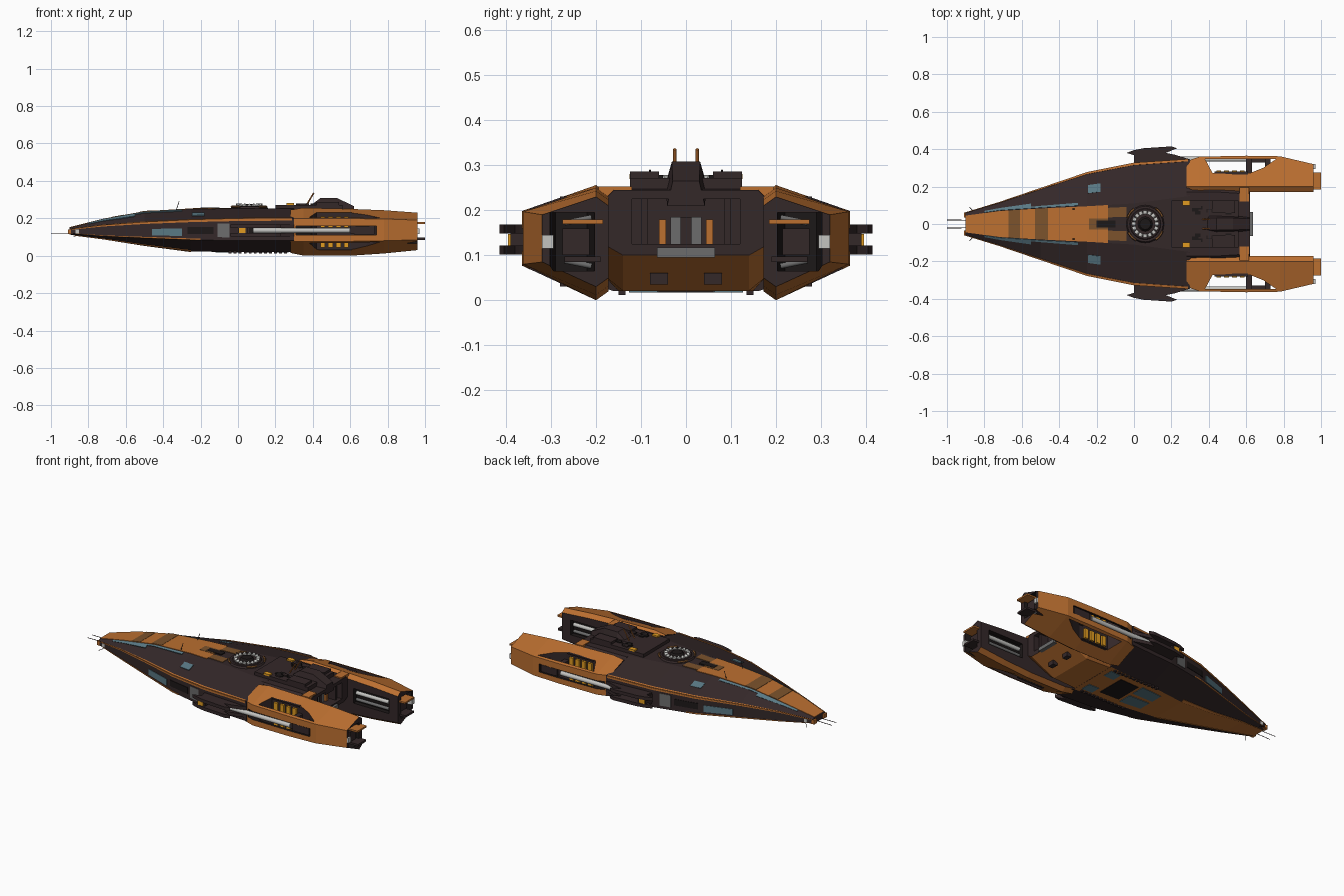
import bpy, bmesh, math, random
from mathutils import Vector

cube = bpy.data.objects.get("Cube")
if cube:
    bpy.data.objects.remove(cube, do_unlink=True)
random.seed(4)


def material(name, *rgb):
    m = bpy.data.materials.new(name)
    m.use_nodes = True
    m.diffuse_color = (*rgb, 1)
    m.node_tree.nodes["Principled BSDF"].inputs["Base Color"].default_value = (*rgb, 1)
    return m


orange = material("orange paint", .5, .16, .03)
dark = material("dark hull", .034, .021, .022)
black = material("black recess", .012, .009, .009)
brown = material("brown paint", .2, .085, .025)
glass = material("blue grey glass", .1, .19, .23)
grey = material("mid grey metal", .15, .15, .15)
light = material("light grey metal", .55, .55, .53)
yellow = material("yellow vents", .75, .33, .015)


def finish(bm, name, mats):
    bmesh.ops.recalc_face_normals(bm, faces=bm.faces)
    mesh = bpy.data.meshes.new(name)
    bm.to_mesh(mesh)
    bm.free()
    for m in mats:
        mesh.materials.append(m)
    obj = bpy.data.objects.new(name, mesh)
    bpy.context.collection.objects.link(obj)
    return obj


def loft(name, rings, mats, rule=lambda edge: 0):
    """Skin a list of equal rings of points; rule picks the material of each strip."""
    bm = bmesh.new()
    rows = [[bm.verts.new(p) for p in ring] for ring in rings]
    count = len(rows[0])
    for a, b in zip(rows, rows[1:]):
        for i in range(count):
            j = (i + 1) % count
            bm.faces.new((a[i], a[j], b[j], b[i])).material_index = rule(i)
    for end in (rows[0], rows[-1]):
        bm.faces.new(end).material_index = rule(-1)
    return finish(bm, name, mats)


def prism(name, outline, z0, z1, mat, side=1):
    return loft(name, [[(x, y * side, z) for x, y in outline] for z in (z0, z1)], [mat])


def box(name, x, y, z, mat, side=1):
    return prism(name, [(x[0], y[0]), (x[1], y[0]), (x[1], y[1]), (x[0], y[1])], *z, mat, side)


def pair(name, x, y, z, mat):
    for label, side in (("left_", 1), ("right_", -1)):
        box(label + name, x, y, z, mat, side)


def bake(obj):
    graph = bpy.context.evaluated_depsgraph_get()
    return bpy.data.meshes.new_from_object(obj.evaluated_get(graph))


def cut(obj, *cutters):
    for c in cutters:
        mod = obj.modifiers.new("cut", 'BOOLEAN')
        mod.operation, mod.object, mod.solver = 'DIFFERENCE', c, 'EXACT'
        mod.material_mode = 'TRANSFER'
    mesh = bake(obj)
    obj.modifiers.clear()
    obj.data = mesh
    for c in cutters:
        bpy.data.objects.remove(c, do_unlink=True)


def rod(name, points, radius, mat, roundness=0):
    curve = bpy.data.curves.new(name, 'CURVE')
    curve.dimensions, curve.bevel_depth = '3D', radius
    curve.bevel_resolution, curve.use_fill_caps = roundness, True
    line = curve.splines.new('POLY')
    line.points.add(len(points) - 1)
    for p, co in zip(line.points, points):
        p.co = (*co, 1)
    temp = bpy.data.objects.new(name, curve)
    bpy.context.collection.objects.link(temp)
    mesh = bake(temp)
    bpy.data.objects.remove(temp, do_unlink=True)
    mesh.materials.clear()
    mesh.materials.append(mat)
    bpy.context.collection.objects.link(bpy.data.objects.new(name, mesh))


def drum(name, radius, top_radius, z0, z1, mat, sides=24):
    turn = [math.tau * i / sides for i in range(sides)]
    loft(name, [[(TX + r * math.cos(a), r * math.sin(a), z) for a in turn]
                for r, z in ((radius, z0), (top_radius, z1))], [mat])


# Hull stations: x, deck half width, deck z, side half width, upper z, lower z, keel half width, keel z
HULL = [(-.9, .045, .15, .06, .14, .12, .04, .113), (-.72, .07, .195, .115, .162, .105, .065, .09),
        (-.5, .083, .235, .19, .178, .095, .08, .055), (-.25, .095, .25, .275, .19, .085, .11, .022),
        (0, .11, .252, .325, .197, .08, .14, .02), (.3, .15, .252, .345, .2, .08, .16, .02)]
AFT = [(.28, .17, .251, .185, .235, .06, .15, .021), (.46, .17, .25, .188, .235, .06, .14, .021),
       (.62, .16, .245, .175, .23, .12, .14, .1)]


def half(s):
    return [(0, s[2]), (s[1], s[2]), (s[3], s[4]), (s[3], s[5]), (s[6], s[7]), (0, s[7])]


def ring(s):
    h = half(s)
    return [(s[0], y, z) for y, z in h + [(-y, z) for y, z in h[-2:0:-1]]]


hull = loft("main_hull", [ring(s) for s in HULL], [dark, orange], lambda i: int(i in (4, 5)))
aft = loft("aft_hull", [ring(s) for s in AFT], [dark, orange], lambda i: int(i in (3, 4, 5, 6)))
cut(aft, box("bay_cutter", (.55, .7), (-.12, .12), (.125, .225), dark))


def station(x):
    for a, b in zip(HULL, HULL[1:]):
        if x <= b[0]:
            f = (x - a[0]) / (b[0] - a[0])
            return [p + (q - p) * f for p, q in zip(a, b)]


def panel(name, x0, x1, strip, t0, t1, mat, lift=.003):
    """Thin plate lying on one strip of the hull, on both sides."""
    xs = [x0] + [s[0] for s in HULL if x0 < s[0] < x1] + [x1]
    for label, side in (("left_", 1), ("right_", -1)):
        rings = []
        for x in xs:
            a, b = [Vector(p) for p in half(station(x))[strip:strip + 2]]
            n = Vector((a.y - b.y, b.x - a.x)).normalized() * lift
            n = n if n.dot((a + b) / 2 - Vector((0, .14))) > 0 else -n
            p, q = a.lerp(b, t0), a.lerp(b, t1)
            rings.append([(x, v.x * side, v.y) for v in (p + n, q + n, q - n, p - n)])
        loft(label + name, rings, [mat])


# Painted panels and windows on the hull
panel("nose_deck", -.9, -.14, 0, 0, 1, orange)
for x0, x1 in ((-.67, -.61), (-.53, -.46)):
    panel("nose_band", x0, x1, 0, 0, 1, brown, .0045)
panel("spine_inset", -.24, -.14, 0, 0, .3, brown, .0045)
panel("spine_slot", -.2, -.1, 0, 0, .18, black, .006)
panel("spine_edge", -.14, -.04, 0, .35, .85, brown)
panel("canopy_window", -.8, -.55, 1, .03, .3, glass)
panel("canopy_strip", -.55, -.3, 1, .03, .12, glass)
panel("deck_window", -.245, -.18, 1, .38, .62, glass)
panel("edge_trim", -.9, .29, 1, .95, 1, orange)
panel("side_trim", -.9, .29, 2, 0, .1, orange)
panel("lower_trim", -.88, -.2, 2, .93, 1, orange)
panel("keel_trim", -.88, -.25, 3, .88, 1, orange)
panel("side_window", -.46, -.3, 2, .42, .82, glass)
panel("side_hatch", -.11, -.045, 2, .2, .85, grey)
panel("side_slot", -.27, -.13, 2, .35, .7, black)
panel("side_channel", .06, .29, 2, .3, .7, black)
panel("keel_window", -.12, .02, 4, .3, .9, glass)
panel("keel_hatch", .04, .17, 4, .4, 1, black)
panel("keel_patch", .2, .27, 4, .2, .6, glass)
for i in range(12):
    pair("keel_tooth", (-.05 + i * .027, -.035 + i * .027), (.135, .15), (.012, .03), dark)

# Nacelles, side pads and everything mirrored with them
SHELL = [(.28, .335, .245, .2, .075, .015), (.35, .36, .256, .2, .075, .001), (.6, .365, .25, .198, .077, 0),
         (.78, .362, .243, .197, .08, .012), (.96, .32, .23, .19, .085, .03)]
for label, s in (("left_", 1), ("right_", -1)):
    rings = [[(x, y * s, z) for y, z in ((.172, top - .02), (.2, top), (out, up), (out, low), (.2, bot), (.172, bot + .02))]
             for x, out, top, up, low, bot in SHELL]
    nacelle = loft(label + "nacelle", rings, [orange, dark], lambda i: int(i in (5, -1)))
    cut(nacelle,
        prism("slot_cutter", [(.38, .347), (.42, .272), (.62, .272), (.69, .3), (.76, .347)], -.1, .4, dark, s),
        box("side_cutter", (.31, .74), (.33, .5), (.11, .16), black, s),
        box("inner_cutter", (.66, .9), (.1, .2), (.09, .18), black, s),
        prism("nozzle_cutter", [(.86, .22), (1.1, .18), (1.1, .32), (.86, .29)], .065, .195, black, s))
    for i in range(4):
        x = .44 + i * .042
        for z in (.15, .045):
            box(label + "vent_fin", (x, x + .026), (.268, .285), (z, z + .06), yellow, s)
    # Dark frames around the slots, above and below
    for z0, z1, name in ((.224, .231, "upper_slot_rim"), (.03, .037, "lower_slot_rim")):
        box(label + name, (.43, .61), (.265, .28), (z0, z1), dark, s)
    for x in (.6, .7):
        box(label + "slot_brace", (x, x + .03), (.27, .35), (.12, .185), dark, s)
    rod(label + "light_pipe", [(.08, .347 * s, .135), (.6, .347 * s, .135)], .014, light, 2)
    rod(label + "inner_pipe", [(.67, .19 * s, .15), (.89, .19 * s, .15)], .012, light, 2)
    rod(label + "inner_lower_pipe", [(.67, .19 * s, .11), (.89, .19 * s, .11)], .01, grey, 2)
    box(label + "side_block", (.62, .73), (.33, .358), (.114, .156), dark, s)
    # Thruster and its feed pipes
    box(label + "thruster", (.87, .95), (.215, .275), (.1, .16), dark, s)
    for z, rise in ((.172, .012), (.088, -.012)):
        rod(label + "feed_pipe", [(.93, .21 * s, z + rise), (.93, .27 * s, z)], .007, grey, 1)
    # Stern prongs
    box(label + "upper_prong", (.93, 1), (.185, .275), (.17, .18), orange, s)
    box(label + "lower_prong", (.93, 1), (.19, .27), (.085, .097), dark, s)
    box(label + "stern_lug", (.94, .97), (.295, .32), (.115, .145), light, s)
    # Side pads in two layers
    pad = [(-.04, .38), (.0, .395), (.05, .405), (.2, .415), (.23, .405), (.17, .38), (.22, .37), (.3, .345), (.28, .33), (0, .32), (.01, .365)]
    for z in (.148, .102):
        prism(label + "side_pad", pad, z, z + .02, dark, s)
    box(label + "pad_post", (.0, .05), (.32, .39), (.11, .16), dark, s)
    box(label + "pad_marker", (.005, .04), (.385, .396), (.122, .147), yellow, s)
    # Nose probes and whiskers
    rod(label + "nose_probe", [(-.88, .02 * s, .12), (-1, .022 * s, .12)], .002, dark)
    rod(label + "nose_whisker", [(-.84, .05 * s, .12), (-.88, .09 * s, .1)], .0015, dark)
    rod(label + "deck_whisker", [(-.33, .08 * s, .245), (-.315, .08 * s, .29)], .002, dark)
    rod(label + "tower_mast", [(.36, .025 * s, .26), (.405, .025 * s, .336)], .004, orange)
pair("nose_prong", (-.91, -.84), (.035, .062), (.115, .14), orange)
pair("nose_lamp", (-.87, -.81), (.06, .075), (.12, .14), light)

# Turret ring on the deck
TX = .06
drum("turret_base", .105, .095, .245, .262, dark)
drum("turret_collar", .085, .08, .26, .266, dark)
drum("turret_hub", .045, .03, .26, .277, black, 12)
for i in range(16):
    a = math.tau * i / 16
    c, d = math.cos(a), math.sin(a)
    rod("ring_block", [(TX + .053 * c, .053 * d, .267), (TX + .072 * c, .072 * d, .267)], .011, light)
for start in (.4, 2.2, 3.6, 5.3):
    arc = [start + k * .12 for k in range(6)]
    rod("turret_bracket", [(TX + .1 * math.cos(a), .1 * math.sin(a), .262) for a in arc], .006, brown)

# Aft deck and tower
box("aft_deck", (.2, .56), (-.125, .125), (.24, .272), dark)
pair("deck_block", (.42, .54), (.06, .125), (.265, .286), dark)
loft("tower", [[(x, -w, z), (x, w, z), (x, w * .7, top), (x, -w * .7, top)] for x, w, z, top in
               ((.39, .045, .26, .27), (.44, .045, .26, .308), (.53, .045, .25, .308), (.62, .042, .21, .265))], [dark])
pair("deck_marker", (.26, .3), (.098, .126), (.27, .281), yellow)
pair("deck_edge", (.565, .615), (.12, .195), (.225, .253), orange)
for i in range(14):
    x, y = random.uniform(.31, .5), random.uniform(.05, .11)
    pair("deck_detail", (x, x + random.uniform(.015, .04)), (y, y + .018), (.265, .279), random.choice((dark, black)))

# Rear bay with door, frame and step
box("bay_door", (.545, .556), (-.035, .035), (.125, .185), grey)
box("door_seam", (.55, .56), (-.012, .012), (.125, .185), dark)
pair("door_frame", (.545, .565), (.045, .06), (.125, .18), orange)
pair("bay_pillar", (.55, .6), (.085, .1), (.125, .225), dark)
box("bay_step", (.58, .635), (-.065, .065), (.095, .117), grey)
pair("stern_clamp", (.52, .55), (.04, .08), (.035, .06), dark)
